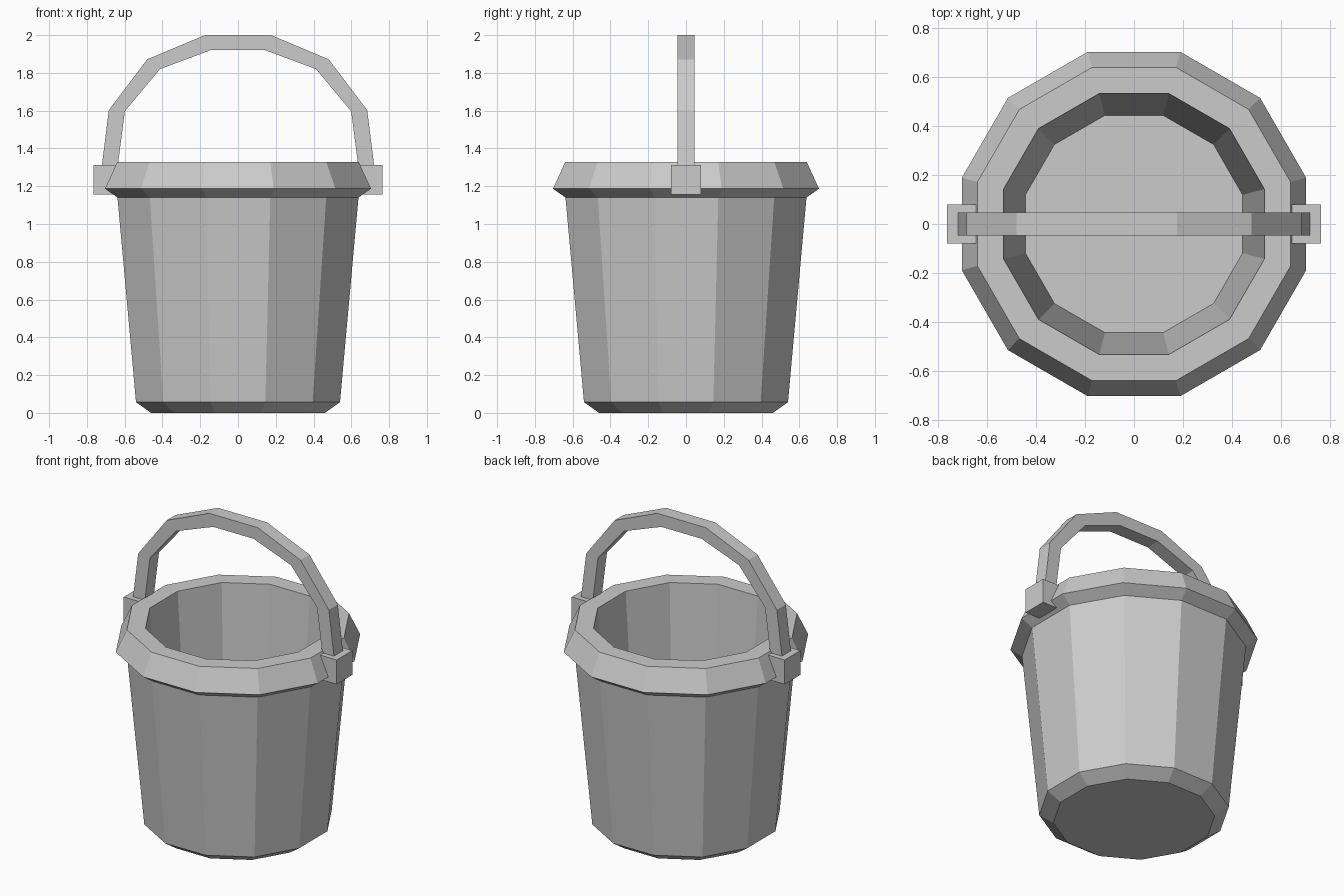
import bpy, bmesh
from math import pi, cos, sin

if "Cube" in bpy.data.objects:
    bpy.data.objects.remove(bpy.data.objects["Cube"])

SIDES = 12


def finish(bm, name):
    bmesh.ops.recalc_face_normals(bm, faces=bm.faces)
    mesh = bpy.data.meshes.new(name)
    bm.to_mesh(mesh)
    bm.free()
    obj = bpy.data.objects.new(name, mesh)
    bpy.context.collection.objects.link(obj)
    return obj


def lathe(name, profile):
    """Spin (flat-to-centre distance, z) points into a closed 12-sided solid."""
    bm = bmesh.new()
    rings = []
    for apothem, z in profile:
        r = apothem / cos(pi / SIDES)
        angles = [(i + 0.5) * 2 * pi / SIDES for i in range(SIDES)]
        rings.append([bm.verts.new((r * cos(a), r * sin(a), z)) for a in angles])
    for a, b in zip(rings, rings[1:]):
        for i in range(SIDES):
            j = (i + 1) % SIDES
            bm.faces.new((a[i], a[j], b[j], b[i]))
    bm.faces.new(rings[0][::-1])
    bm.faces.new(rings[-1])
    return finish(bm, name)


def box(name, x0, x1, y0, y1, z0, z1):
    bm = bmesh.new()
    bmesh.ops.create_cube(bm, size=1)
    for v in bm.verts:
        v.co = (x1 if v.co.x > 0 else x0, y1 if v.co.y > 0 else y0,
                z1 if v.co.z > 0 else z0)
    return finish(bm, name)


# Bucket: chamfered base, tapered wall, flared rim, hollow inside
lathe("bucket", [(0.46, 0), (0.54, 0.057), (0.638, 1.14), (0.704, 1.187),
                 (0.64, 1.327), (0.533, 1.327), (0.444, 0.10)])

# Handle mounts on both sides
for side, sx in (("left", -1), ("right", 1)):
    x0, x1 = sorted((sx * 0.642, sx * 0.764))
    box("handle_mount_" + side, x0, x1, -0.08, 0.08, 1.155, 1.313)

# Handle: faceted arch swept from paired outer and inner profile points
half = [((0.732, 1.22), (0.648, 1.22)), ((0.684, 1.603), (0.599, 1.597)),
        ((0.480, 1.872), (0.413, 1.82)), ((0.175, 2.0), (0.145, 1.92))]
arch = half + [((-o[0], o[1]), (-i[0], i[1])) for o, i in reversed(half)]
bm = bmesh.new()
W = 0.046
sections = [[bm.verts.new((p[0], y, p[1])) for p, y in
             ((o, -W), (o, W), (i, W), (i, -W))] for o, i in arch]
for a, b in zip(sections, sections[1:]):
    for k in range(4):
        m = (k + 1) % 4
        bm.faces.new((a[k], a[m], b[m], b[k]))
bm.faces.new(sections[0][::-1])
bm.faces.new(sections[-1])
finish(bm, "handle")
